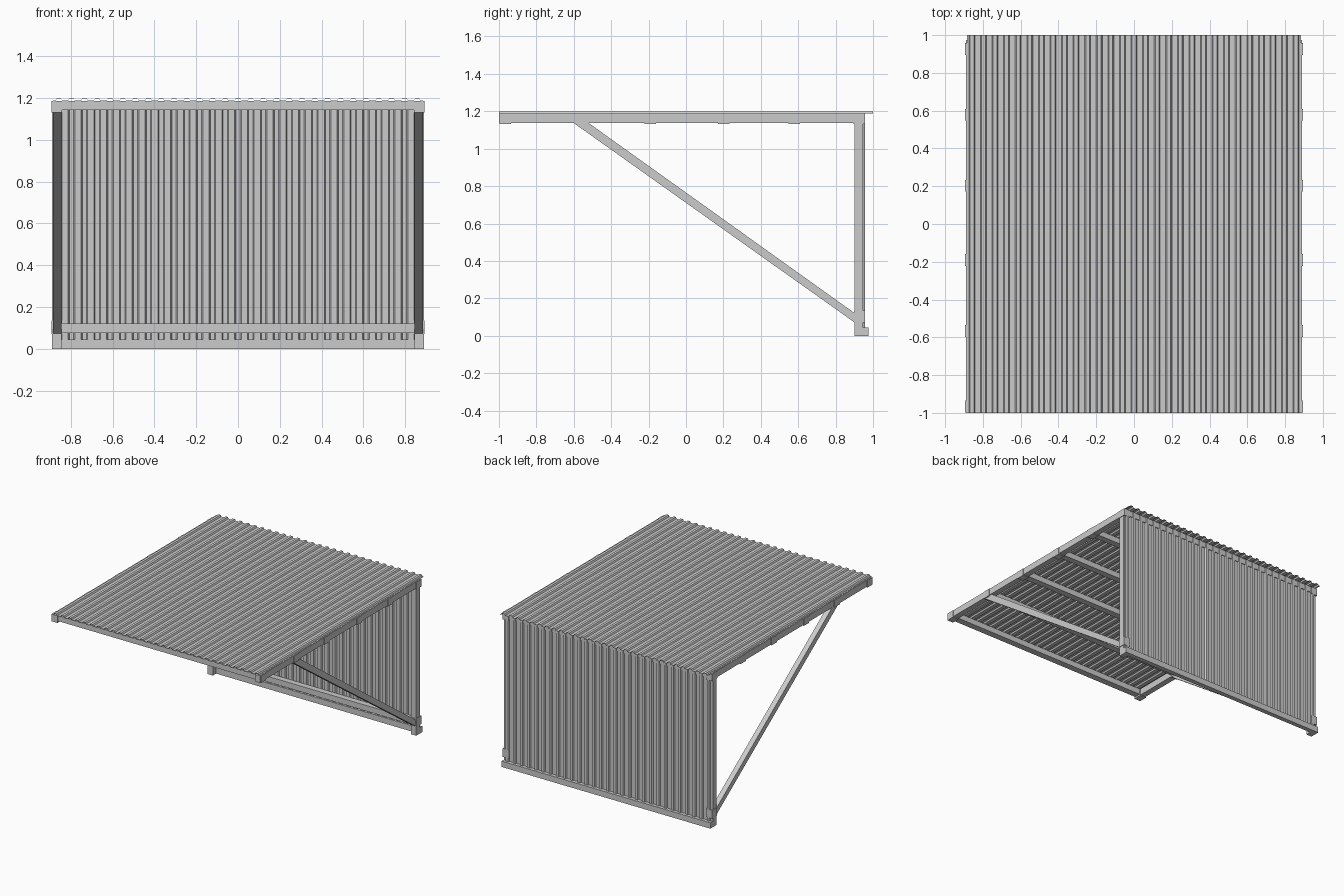
import bpy

if "Cube" in bpy.data.objects:
    bpy.data.objects.remove(bpy.data.objects["Cube"])

def make_mesh(name, verts, faces):
    mesh = bpy.data.meshes.new(name)
    mesh.from_pydata(verts, [], faces)
    obj = bpy.data.objects.new(name, mesh)
    bpy.context.collection.objects.link(obj)
    return obj

def box(name, x0, x1, y0, y1, z0, z1):
    verts = [(x, y, z) for x in (x0, x1) for y in (y0, y1) for z in (z0, z1)]
    return make_mesh(name, verts, [(0, 1, 3, 2), (4, 6, 7, 5), (0, 4, 5, 1),
                                   (2, 3, 7, 6), (0, 2, 6, 4), (1, 5, 7, 3)])

def side_prism(name, x0, x1, profile):
    # extrude a y-z outline along x
    n = len(profile)
    verts = [(x, y, z) for x in (x0, x1) for y, z in profile]
    faces = [tuple(range(n))[::-1], tuple(range(n, 2 * n))]
    faces += [(i, (i + 1) % n, (i + 1) % n + n, i + n) for i in range(n)]
    return make_mesh(name, verts, faces)

PITCH, RIBS, EDGE, THICK = 0.0613, 29, 0.885, 0.002

def rib_profile(height):
    pts = [(-EDGE, 0)]
    for i in range(RIBS):
        c = (i - (RIBS - 1) / 2) * PITCH
        pts += [(c - 0.016, 0), (c - 0.010, height), (c + 0.010, height), (c + 0.016, 0)]
    return pts + [(EDGE, 0)]

def corrugated(name, height, place, ends):
    # closed thin sheet: top and bottom ribbons joined around the rim
    pts = rib_profile(height)
    n = len(pts)
    verts = [place(x, h + t, e) for t in (0, THICK) for e in ends for x, h in pts]
    faces = []
    for i in range(n - 1):
        a, b, c, d = i, i + n, i + 2 * n, i + 3 * n
        faces += [(a, b, b + 1, a + 1), (c, c + 1, d + 1, d),
                  (a, a + 1, c + 1, c), (b, d, d + 1, b + 1)]
    for i in (0, n - 1):
        faces.append((i, i + 2 * n, i + 3 * n, i + n))
    obj = make_mesh(name, verts, faces)
    return obj

# Roof and back wall sheets
corrugated("roof_sheet", 0.011, lambda x, h, e: (x, e, 1.187 + h), (-1, 1))
corrugated("back_wall_sheet", 0.010, lambda x, h, e: (x, 0.945 + h, e), (0, 1.187))

# Side frames
purlin_ys = (-0.965, -0.565, -0.19, 0.203, 0.58, 0.928)
for side, s in (("left", -1), ("right", 1)):
    box(side + "_post", s * 0.845, s * 0.89, 0.90, 0.945, 0, 1.14)
    box(side + "_roof_beam", s * 0.845, s * 0.89, -1, 0.955, 1.137, 1.187)
    side_prism(side + "_brace", s * 0.846, s * 0.886,
               [(-0.60, 1.137), (-0.52, 1.137), (0.90, 0.122), (0.90, 0.072)])
    box(side + "_foot_bracket", s * 0.842, s * 0.894, 0.898, 0.957, 0.07, 0.135)
    for i, y in enumerate(purlin_ys):
        box(f"{side}_purlin_bracket_{i}", s * 0.842, s * 0.894,
            max(y - 0.032, -1), y + 0.03, 1.131, 1.186)

# Cross members under the roof
for i, y in enumerate(purlin_ys):
    box(f"purlin_{i}", -0.845, 0.845, max(y - 0.025, -1), y + 0.025, 1.143, 1.186)

# Rails at the bottom of the wall, inside and outside
box("inner_wall_rail", -0.845, 0.845, 0.90, 0.945, 0.076, 0.12)
box("outer_wall_rail", -0.89, 0.89, 0.94, 0.975, 0, 0.045)

# Consistent outward normals
import bmesh
for obj in bpy.context.collection.objects:
    bm = bmesh.new()
    bm.from_mesh(obj.data)
    bmesh.ops.recalc_face_normals(bm, faces=bm.faces)
    bm.to_mesh(obj.data)
    bm.free()
